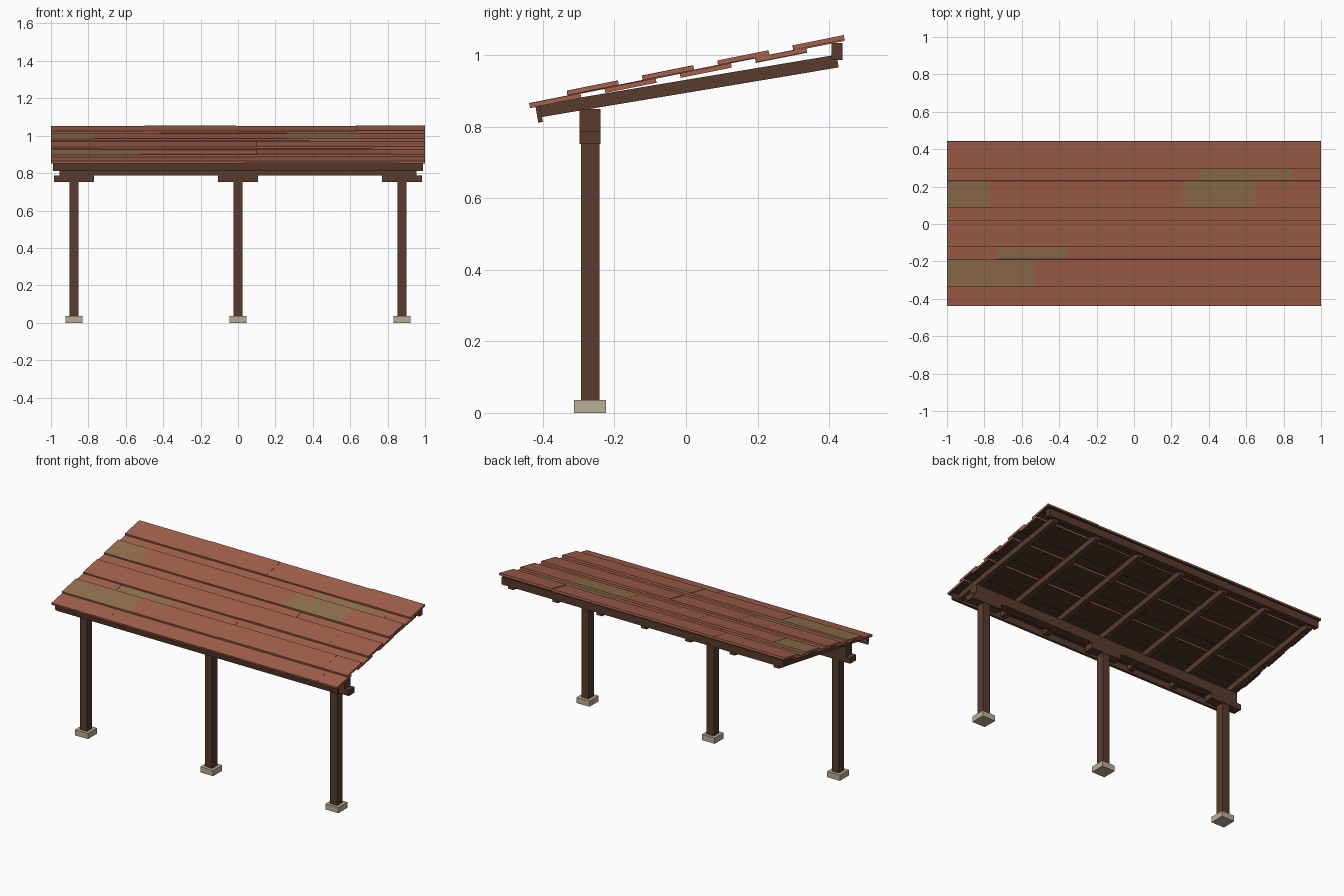
import bpy
import bmesh
import math
import random
from mathutils import Matrix, Vector

random.seed(4)

cube = bpy.data.objects.get("Cube")
if cube:
    bpy.data.objects.remove(cube, do_unlink=True)


def material(name, srgb):
    color = [((c / 255 + 0.055) / 1.055) ** 2.4 for c in srgb] + [1.0]
    mat = bpy.data.materials.new(name)
    mat.use_nodes = True
    mat.diffuse_color = color
    mat.node_tree.nodes["Principled BSDF"].inputs["Base Color"].default_value = color
    return mat


red = material("red_board", (164, 98, 76))
moss = material("weathered_board", (148, 113, 80))
wood = material("dark_timber", (88, 59, 45))
under = material("roof_underside", (72, 50, 39))
stone = material("footing_stone", (186, 173, 150))


def add_box(bm, center, size, tilt=0.0):
    """Add a box, tilted about x, and return its faces."""
    mat = (Matrix.Translation(center) @ Matrix.Rotation(tilt, 4, 'X')
           @ Matrix.Diagonal((*size, 1.0)))
    verts = bmesh.ops.create_cube(bm, size=1.0, matrix=mat)["verts"]
    return {f for v in verts for f in v.link_faces}


def finish(name, bm, mats):
    mesh = bpy.data.meshes.new(name)
    bm.normal_update()
    bm.to_mesh(mesh)
    bm.free()
    for m in mats:
        mesh.materials.append(m)
    obj = bpy.data.objects.new(name, mesh)
    bpy.context.collection.objects.link(obj)
    return obj


def box(name, center, size, mat, tilt=0.0):
    bm = bmesh.new()
    add_box(bm, center, size, tilt)
    return finish(name, bm, [mat])


# Posts with stone footings and bracket blocks
POST_Y = -0.268
for label, x in (("right", -0.877), ("middle", 0.0), ("left", 0.877)):
    box(f"{label}_footing", (x, POST_Y, 0.018), (0.09, 0.09, 0.036), stone)
    box(f"{label}_post", (x, POST_Y, 0.394), (0.05, 0.052, 0.716), wood)
    box(f"{label}_bracket", (x, POST_Y, 0.77), (0.213, 0.058, 0.036), wood)

# Long beams, front and back
box("post_beam", (0, POST_Y, 0.819), (1.91, 0.058, 0.062), wood)
box("back_beam", (0, 0.422, 1.01), (1.97, 0.031, 0.047), wood)
box("front_fascia", (0, -0.411, 0.838), (1.98, 0.013, 0.052), wood, math.radians(10))

# Rafters
RAFTER_TILT = math.atan(0.167)
for i in range(7):
    x = -0.93 + 0.31 * i
    box(f"rafter_{i + 1}", (x, 0.008, 0.914), (0.036, 0.843, 0.036), wood, RAFTER_TILT)

# Roof boards in two alternating layers: joints along x, and weathered board indices
ROWS = [
    ((-0.61, 0.04, 0.86), ()),
    ((-0.53, 0.1, 0.83), (0,)),
    ((-0.73, -0.36, 0.1, 0.83), (1,)),
    ((-0.37, 0.1, 0.72), ()),
    ((-0.52, 0.38), ()),
    ((-0.77, -0.23, 0.26, 0.65), (0, 3)),
    ((-0.42, 0.35, 0.85), (2,)),
    ((-0.5, -0.01, 0.63), ()),
]
SLOPE = 0.2
TILT = math.atan(SLOPE)
THICK = 0.013
DEPTH = 0.143
normal = Vector((0, -math.sin(TILT), math.cos(TILT)))
for r, (joints, weathered) in enumerate(ROWS):
    bm = bmesh.new()
    y = -0.367 + 0.1052 * r
    top = 0.954 + 0.012 * (r % 2) + SLOPE * y
    edges = (-1.0, *joints, 1.0)
    for b, (x0, x1) in enumerate(zip(edges, edges[1:])):
        lift = random.uniform(-0.002, 0.002)
        center = Vector(((x0 + x1) / 2, y, top + lift)) - normal * THICK / 2
        faces = add_box(bm, center, (x1 - x0, DEPTH / math.cos(TILT), THICK), TILT)
        for f in faces:
            f.normal_update()
            f.material_index = 2 if f.normal.z < -0.8 else int(b in weathered)
    finish(f"roof_board_row_{r + 1}", bm, [red, moss, under])
